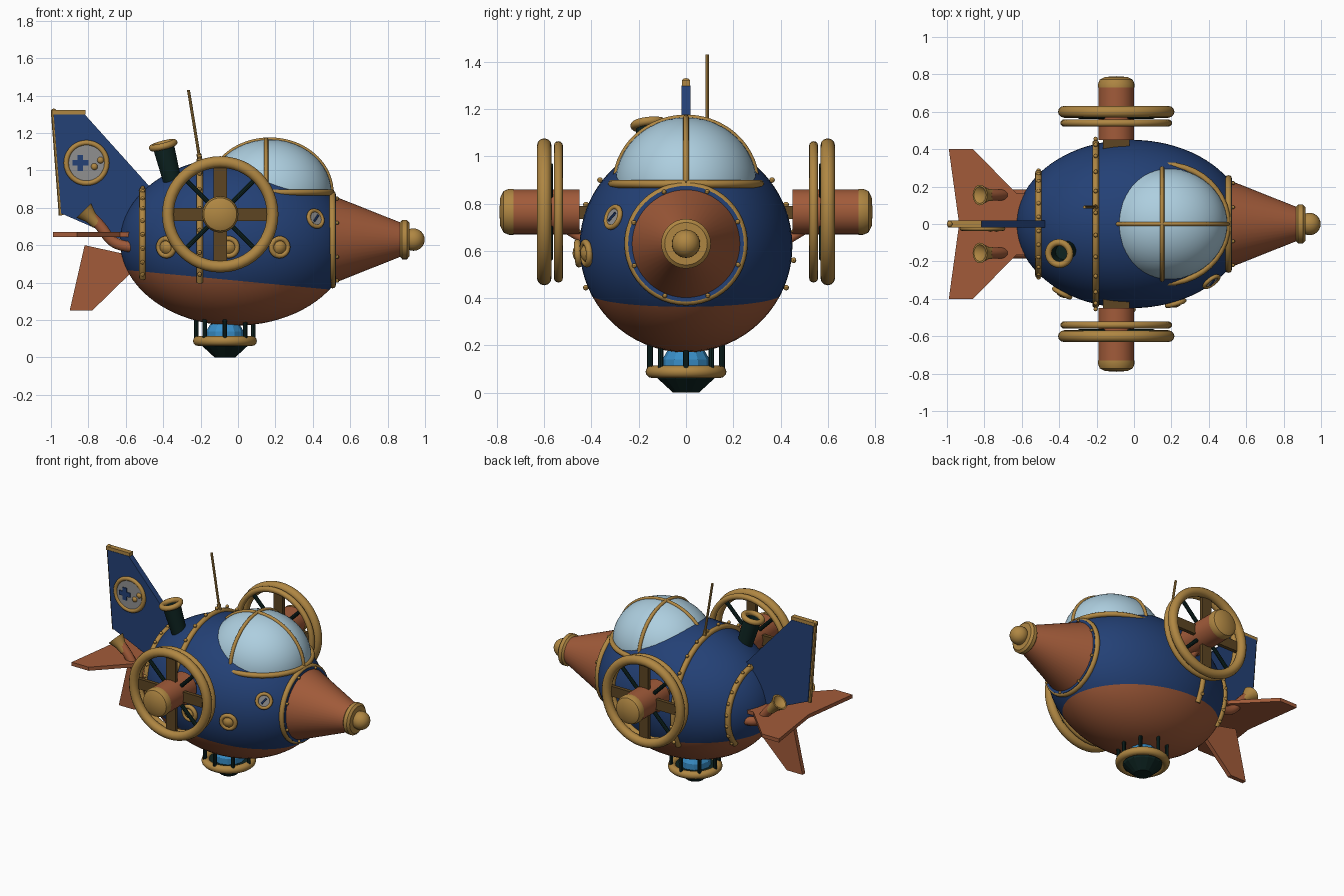
import bpy, bmesh
from math import sin, cos, pi, sqrt, radians
from mathutils import Vector, Matrix

if "Cube" in bpy.data.objects:
    bpy.data.objects.remove(bpy.data.objects["Cube"])


def material(name, *rgb):
    m = bpy.data.materials.new(name)
    m.use_nodes = True
    m.diffuse_color = (*rgb, 1)
    m.node_tree.nodes["Principled BSDF"].inputs["Base Color"].default_value = (*rgb, 1)
    return m


BLUE = material("navy_paint", .017, .052, .18)
COPPER = material("copper", .36, .105, .042)
GOLD = material("brass", .43, .24, .055)
GLASS = material("pale_glass", .42, .62, .74)
DARK = material("dark_iron", .004, .017, .015)
BRONZE = material("dark_bronze", .11, .06, .016)
GREY = material("grey_plate", .28, .28, .28)
LENS = material("bright_lens", .04, .27, .57)


def finish(name, bm, *mats, smooth=True):
    bmesh.ops.remove_doubles(bm, verts=bm.verts, dist=1e-5)
    bmesh.ops.recalc_face_normals(bm, faces=bm.faces)
    mesh = bpy.data.meshes.new(name)
    bm.to_mesh(mesh)
    bm.free()
    ob = bpy.data.objects.new(name, mesh)
    bpy.context.collection.objects.link(ob)
    for m in mats:
        mesh.materials.append(m)
    if smooth:
        bpy.ops.object.select_all(action='DESELECT')
        ob.select_set(True)
        bpy.context.view_layer.objects.active = ob
        bpy.ops.object.shade_smooth_by_angle(angle=radians(35))
    return ob


def balls(name, points, scale, mat, segs=10):
    bm = bmesh.new()
    for p in points:
        bmesh.ops.create_uvsphere(bm, u_segments=segs, v_segments=max(6, segs // 2), radius=1,
                                  matrix=Matrix.Translation(p) @ Matrix.Diagonal((*scale, 1)))
    return finish(name, bm, mat)


def lathe(name, profile, origin, axis, mat, sides=32, smooth=True, closed=False):
    """Revolve (radius, height) points about an axis."""
    bm = bmesh.new()
    q = Vector(axis).to_track_quat('Z', 'Y')
    rows = [[bm.verts.new(Vector(origin) + q @ Vector((r * cos(2 * pi * i / sides),
             r * sin(2 * pi * i / sides), h))) for i in range(sides)] for r, h in profile]
    if closed:
        rows.append(rows[0])
    for a, b in zip(rows, rows[1:]):
        for i in range(sides):
            j = (i + 1) % sides
            bm.faces.new((a[i], a[j], b[j], b[i]))
    return finish(name, bm, mat, smooth=smooth)


def ring(name, loc, axis, radius, tube, mat=GOLD, sides=48):
    prof = [(radius + tube * cos(i * pi / 6), tube * sin(i * pi / 6)) for i in range(12)]
    return lathe(name, prof, loc, axis, mat, sides, closed=True)


def rod(name, a, b, r, mat, sides=10):
    d = Vector(b) - Vector(a)
    return lathe(name, [(0, 0), (r, 0), (r, d.length), (0, d.length)], a, d, mat, sides)


def pipe(name, points, tube, mat, kind='POLY'):
    cu = bpy.data.curves.new(name, 'CURVE')
    cu.dimensions = '3D'
    cu.bevel_depth, cu.bevel_resolution, cu.use_fill_caps = tube, 3, True
    sp = cu.splines.new(kind)
    sp.points.add(len(points) - 1)
    for p, co in zip(sp.points, points):
        p.co = (*co, 1)
    if kind == 'NURBS':
        sp.use_endpoint_u, sp.order_u = True, 3
    cu.materials.append(mat)
    ob = bpy.data.objects.new(name, cu)
    bpy.context.collection.objects.link(ob)
    return ob


def plate(name, outline, thick, mat, flat='y', at=0.0):
    bm = bmesh.new()
    place = (lambda u, v: (u, at - thick / 2, v)) if flat == 'y' else (lambda u, v: (u, v, at - thick / 2))
    f = bm.faces.new([bm.verts.new(place(u, v)) for u, v in outline])
    ext = bmesh.ops.extrude_face_region(bm, geom=[f])["geom"]
    move = (0, thick, 0) if flat == 'y' else (0, 0, thick)
    bmesh.ops.translate(bm, vec=move, verts=[v for v in ext if isinstance(v, bmesh.types.BMVert)])
    return finish(name, bm, mat, smooth=False)


def rect(x0, x1, z0, z1):
    return [(x0, z0), (x1, z0), (x1, z1), (x0, z1)]


# Hull with a copper belly below a tilted plane
C, A, B = Vector((-.015, 0, .62)), .615, .45
bm = bmesh.new()
bmesh.ops.create_uvsphere(bm, u_segments=64, v_segments=40, radius=1, matrix=Matrix.Translation(C)
                          @ Matrix.Diagonal((A, B, B, 1)) @ Matrix.Rotation(pi / 2, 4, 'Y'))
P, N = Vector((0, 0, .41)), Vector((.096, 0, 1))
bmesh.ops.bisect_plane(bm, geom=bm.verts[:] + bm.edges[:] + bm.faces[:], plane_co=P, plane_no=N)
for f in bm.faces:
    f.material_index = int((f.calc_center_median() - P).dot(N) < 0)
finish("hull", bm, BLUE, COPPER)


def hull_radius(x):
    return B * sqrt(1 - ((x - C.x) / A) ** 2)


# Riveted hull bands that stop at the belly
for label, x, tube, low in (("rear", -.51, .019, .42), ("middle", -.205, .018, .39)):
    r = hull_radius(x) + .005
    angles = [2 * pi * i / 96 - pi / 2 for i in range(97)]
    pts = [(x, r * cos(t), C.z + r * sin(t)) for t in angles if C.z + r * sin(t) > low]
    pipe(label + "_band", pts, tube, GOLD)
    balls(label + "_band_rivets", [(x, y * 1.06, C.z + (z - C.z) * 1.06) for _, y, z in pts[2::4]],
          (.012, .012, .012), GOLD, 8)

# Canopy with rim and crossing bars
D, rx, ry, rz = Vector((.17, 0, .88)), .33, .30, .285
balls("canopy", [D], (rx, ry, rz), GLASS, 48)
half = [pi * i / 40 for i in range(41)]
pipe("canopy_long_bar", [(D.x + rx * cos(t), 0, D.z + rz * sin(t)) for t in half], .012, GOLD)
pipe("canopy_cross_bar", [(.15, ry * cos(t), D.z + rz * sin(t)) for t in half], .012, GOLD)
pipe("canopy_rim", [(D.x + rx * cos(2 * t), (ry + .015) * sin(2 * t), D.z + .003) for t in half], .017, GOLD)

# Nose
NZ, X = .63, (1, 0, 0)
lathe("nose_flange", [(0, .40), (.245, .40), (.245, .525), (0, .525)], (0, 0, NZ), X, BLUE, 48)
ring("nose_band", (.505, 0, NZ), X, .243, .018)
lathe("nose_cone", [(0, .515), (.232, .515), (.085, .885), (0, .885)], (0, 0, NZ), X, COPPER, 48)
lathe("nose_collar", [(0, .865), (.09, .865), (.105, .878), (.105, .903), (.09, .916), (0, .916)],
      (0, 0, NZ), X, GOLD)
balls("nose_tip", [(.938, 0, NZ)], (.06, .06, .06), GOLD, 24)
balls("nose_rivets", [(.53, .238 * cos(i * pi / 4 + .4), NZ + .238 * sin(i * pi / 4 + .4))
                      for i in range(8)], (.01, .01, .01), GOLD, 8)

# Side wheels
WX, WZ = -.095, .765
for side, s in (("right", -1), ("left", 1)):
    Y, hub = (0, s, 0), Vector((WX, 0, WZ))
    at = lambda y: hub + Vector((0, s * y, 0))
    lathe(side + "_axle", [(0, .45), (.095, .45), (.095, .735), (0, .735)], hub, Y, COPPER)
    lathe(side + "_hub_cap", [(0, .73), (.097, .73), (.097, .75), (.088, .772), (.06, .786), (0, .79)],
          hub, Y, GOLD)
    ring(side + "_wheel_outer", at(.6), Y, .28, .031)
    ring(side + "_wheel_inner", at(.54), Y, .28, .019)
    plate(side + "_blade_upright", rect(WX - .035, WX + .035, WZ - .28, WZ + .28), .025, BRONZE, at=s * .585)
    plate(side + "_blade_level", rect(WX - .28, WX + .28, WZ - .035, WZ + .035), .025, BRONZE, at=s * .58)
    for i in range(2):
        d = Vector((1, 0, 1 - 2 * i)).normalized() * .28
        rod(f"{side}_spoke_{i + 1}", at(.575) - d, at(.575) + d, .013, DARK)
    plate(side + "_mount", rect(WX - .07, WX + .07, .735, .79), .1, BRONZE, at=s * .42)
    pipe(side + "_strut", [(WX, s * .42, .64), (WX, s * .47, .67), (WX, s * .52, .70)], .02, COPPER)

# Portholes and gauge on the right flank
for i, (x, z) in enumerate([(-.38, .59), (-.05, .59), (.22, .59), (.41, .74)]):
    y = -B * sqrt(1 - ((x - C.x) / A) ** 2 - ((z - C.z) / B) ** 2)
    n = Vector(((x - C.x) / A ** 2, y / B ** 2, (z - C.z) / B ** 2)).normalized()
    p = Vector((x, y, z)) + n * .008
    if i < 3:
        ring(f"porthole_ring_{i + 1}", p, n, .046, .014, sides=28)
        lathe(f"porthole_cover_{i + 1}", [(.035, -.02), (.034, .008), (.02, .02), (0, .024)], p, n, GOLD, 20)
    else:
        ring("gauge_ring", p, n, .045, .011, sides=28)
        lathe("gauge_face", [(.045, -.02), (.045, .004), (0, .004)], p, n, GREY, 24)
        t = n.cross(Vector((0, 0, 1))).normalized()
        d = (t + n.cross(t)).normalized() * .024
        rod("gauge_needle", p + n * .006 - d, p + n * .006 + d, .006, BLUE, 6)

# Smokestack
base, top = Vector((-.335, -.13, .88)), Vector((-.4, -.158, 1.135))
ax, L = top - base, (top - base).length
lathe("smokestack", [(0, 0), (.046, 0), (.058, L), (.045, L), (.04, L - .08), (0, L - .08)], base, ax, DARK, 24)
ring("smokestack_lip", top, ax, .06, .018, sides=32)

# Antenna
rod("antenna", (-.195, .09, 1.0), (-.265, .09, 1.43), .008, GOLD, 8)
rod("antenna_foot", (-.195, .09, 1.0), (-.21, .09, 1.09), .013, GOLD, 8)

# Tail fins
plate("tail_fin", [(-.985, 1.3), (-.82, 1.3), (-.46, .9), (-.45, .65), (-.6, .62), (-.945, .77)], .04, BLUE)
plate("tail_fin_cap", rect(-.995, -.815, 1.298, 1.322), .035, GOLD)
rod("tail_fin_edge", (-.987, 0, 1.31), (-.945, 0, .76), .014, GOLD)
balls("tail_fin_knob", [(-.985, 0, 1.315)], (.016, .018, .016), GOLD)
plate("lower_fin", [(-.82, .6), (-.5, .53), (-.5, .47), (-.57, .455), (-.78, .25), (-.9, .25)], .03, COPPER)
for side, s in (("right", -1), ("left", 1)):
    plate(side + "_tail_plane", [(-.99, .4 * s), (-.86, .4 * s), (-.63, .165 * s), (-.5, .165 * s),
                                 (-.5, 0), (-.935, 0)], .025, COPPER, flat='z', at=.657)
    # Exhausts
    y = s * .155
    pipe(side + "_exhaust_pipe", [(-.5, y, .585), (-.6, y, .59), (-.68, y, .62), (-.73, y, .7), (-.78, y, .75)],
         .03, COPPER, 'NURBS')
    lathe(side + "_exhaust_flare", [(0, -.01), (.03, -.01), (.035, .04), (.055, .09), (.045, .09), (0, .05)],
          (-.76, y, .722), (-.75, 0, .75), GOLD, 20)

# Emblem plate on the tail
Y = (0, -1, 0)
bx, bz = -.81, 1.04
lathe("badge_plate", [(.108, .01), (.108, .028), (0, .028)], (bx, 0, bz), Y, GREY, 40)
ring("badge_ring", (bx, -.023, bz), Y, .108, .014)
plate("badge_cross_level", rect(-.885, -.8, 1.025, 1.055), .008, BLUE, at=-.031)
plate("badge_cross_upright", rect(-.857, -.828, .998, 1.082), .008, BLUE, at=-.0305)
balls("badge_studs", [(-.768, -.028, 1.02), (-.735, -.028, 1.055)], (.018, .014, .018), GOLD, 12)

# Lamp below the belly
LX, Z = -.07, (0, 0, 1)
lathe("lamp_bowl", [(0, 0), (.055, 0), (.12, .06), (.13, .1), (0, .1)], (LX, 0, 0), Z, DARK, 16, smooth=False)
ring("lamp_ring", (LX, 0, .088), Z, .145, .026)
lathe("lamp_lens", [(.1, .09), (.1, .14), (.08, .175), (.04, .2), (0, .205)], (LX, 0, 0), Z, LENS, 12, smooth=False)
for i in range(8):
    x, y = LX + .152 * cos(i * pi / 4), .152 * sin(i * pi / 4)
    rod(f"lamp_post_{i + 1}", (x, y, .085), (x, y, .215), .012, DARK, 8)
